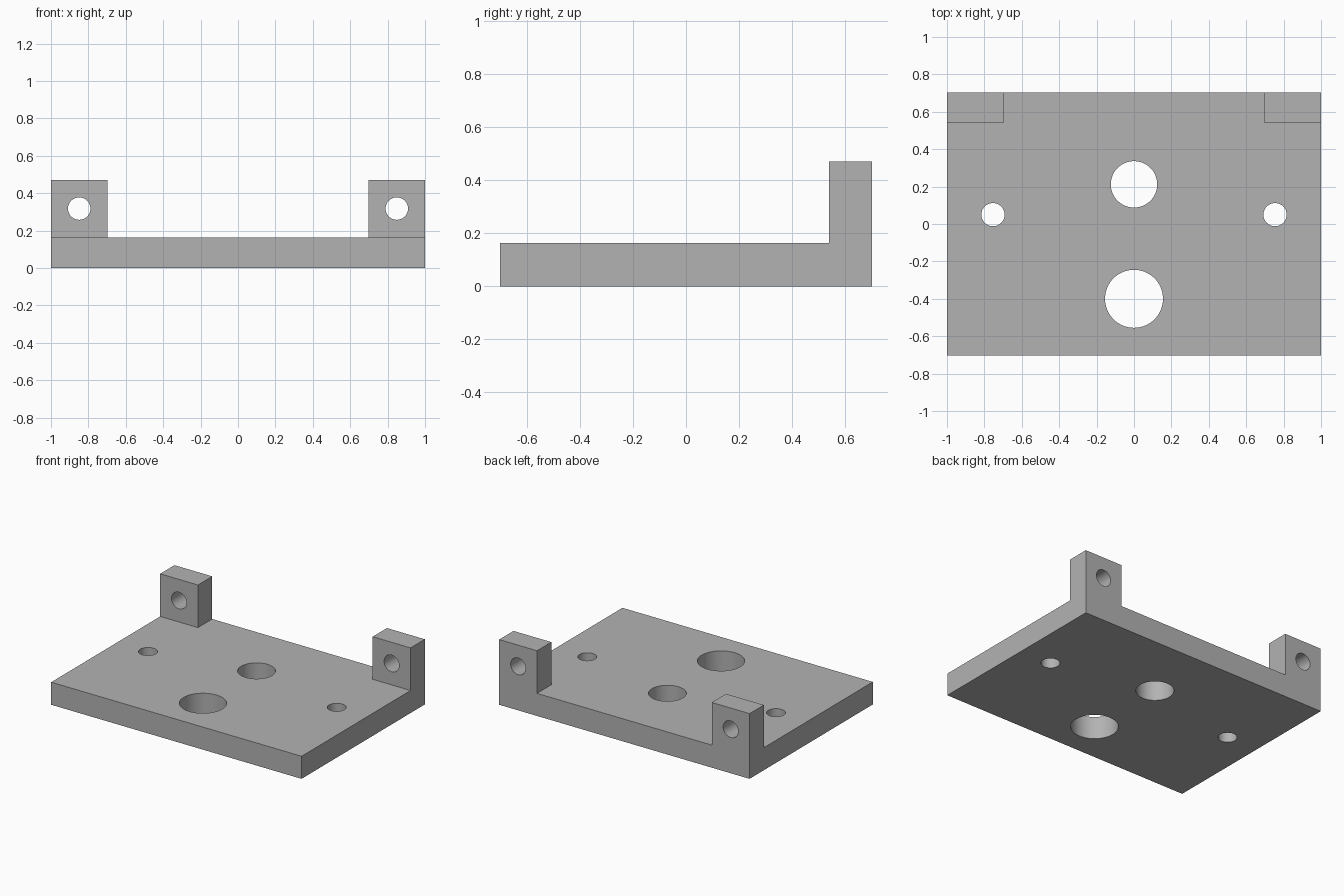
import bpy, bmesh
from math import pi
from mathutils import Vector

if "Cube" in bpy.data.objects:
    bpy.data.objects.remove(bpy.data.objects["Cube"], do_unlink=True)

HALF_Y, PLATE_TOP, LUG_TOP = 0.703, 0.163, 0.471
LUG_X, LUG_Y = 0.698, 0.54

grey = bpy.data.materials.new("plain grey")
grey.use_nodes = True
colour = (0.45, 0.45, 0.45, 1)
grey.diffuse_color = colour
grey.node_tree.nodes["Principled BSDF"].inputs["Base Color"].default_value = colour

# Plate with a raised lug in each back corner, as one solid
bm = bmesh.new()
bmesh.ops.create_cube(bm, size=1)
bmesh.ops.scale(bm, vec=(2, 2 * HALF_Y, PLATE_TOP), verts=bm.verts)
bmesh.ops.translate(bm, vec=(0, 0, PLATE_TOP / 2), verts=bm.verts)
for point, normal in (((LUG_X, 0, 0), (1, 0, 0)), ((-LUG_X, 0, 0), (1, 0, 0)),
                      ((0, LUG_Y, 0), (0, 1, 0))):
    bmesh.ops.bisect_plane(bm, geom=bm.verts[:] + bm.edges[:] + bm.faces[:],
                           plane_co=point, plane_no=normal)
corners = []
for f in bm.faces:
    c = f.calc_center_median()
    if f.normal.z > 0.9 and abs(c.x) > LUG_X and c.y > LUG_Y:
        corners.append(f)
raised = bmesh.ops.extrude_face_region(bm, geom=corners)["geom"]
bmesh.ops.delete(bm, geom=[f for f in corners if f.is_valid], context='FACES')
bmesh.ops.translate(bm, vec=(0, 0, LUG_TOP - PLATE_TOP),
                    verts=[v for v in raised if isinstance(v, bmesh.types.BMVert)])
bmesh.ops.recalc_face_normals(bm, faces=bm.faces)
bmesh.ops.dissolve_limit(bm, angle_limit=0.01, verts=bm.verts, edges=bm.edges)
mesh = bpy.data.meshes.new("mounting_plate")
bm.to_mesh(mesh)
bm.free()
plate = bpy.data.objects.new("mounting_plate", mesh)
bpy.context.collection.objects.link(plate)
mesh.materials.append(grey)


def drill(name, location, radius, rotation=(0, 0, 0)):
    """Cut a round through hole in the plate."""
    bpy.ops.mesh.primitive_cylinder_add(vertices=64, radius=radius, depth=0.6,
                                        location=location, rotation=rotation)
    cutter = bpy.context.object
    cutter.name = name
    cutter.data.materials.append(grey)
    cutter.hide_render = True
    cutter.hide_set(True)
    cutter.display_type = 'WIRE'
    mod = plate.modifiers.new(name, 'BOOLEAN')
    mod.operation, mod.solver, mod.object = 'DIFFERENCE', 'EXACT', cutter
    return cutter


# Vertical bores, then the mirrored fixing and lug holes
cutters = [drill("large_bore_cutter", (0, -0.4, 0.1), 0.155),
           drill("medium_bore_cutter", (0, 0.212, 0.1), 0.124)]
for side, s in (("left", 1), ("right", -1)):
    cutters.append(drill(side + "_fixing_cutter", (s * 0.754, 0.05, 0.1), 0.062))
    cutters.append(drill(side + "_lug_cutter", (s * 0.849, 0.62, 0.318), 0.06, (pi / 2, 0, 0)))

# Apply the cuts and smooth only the bores
bpy.ops.object.select_all(action='DESELECT')
plate.select_set(True)
bpy.context.view_layer.objects.active = plate
for mod in list(plate.modifiers):
    bpy.ops.object.modifier_apply(modifier=mod.name)
for cutter in cutters:
    bpy.data.objects.remove(cutter, do_unlink=True)
bpy.ops.object.shade_smooth_by_angle(angle=pi / 6)
